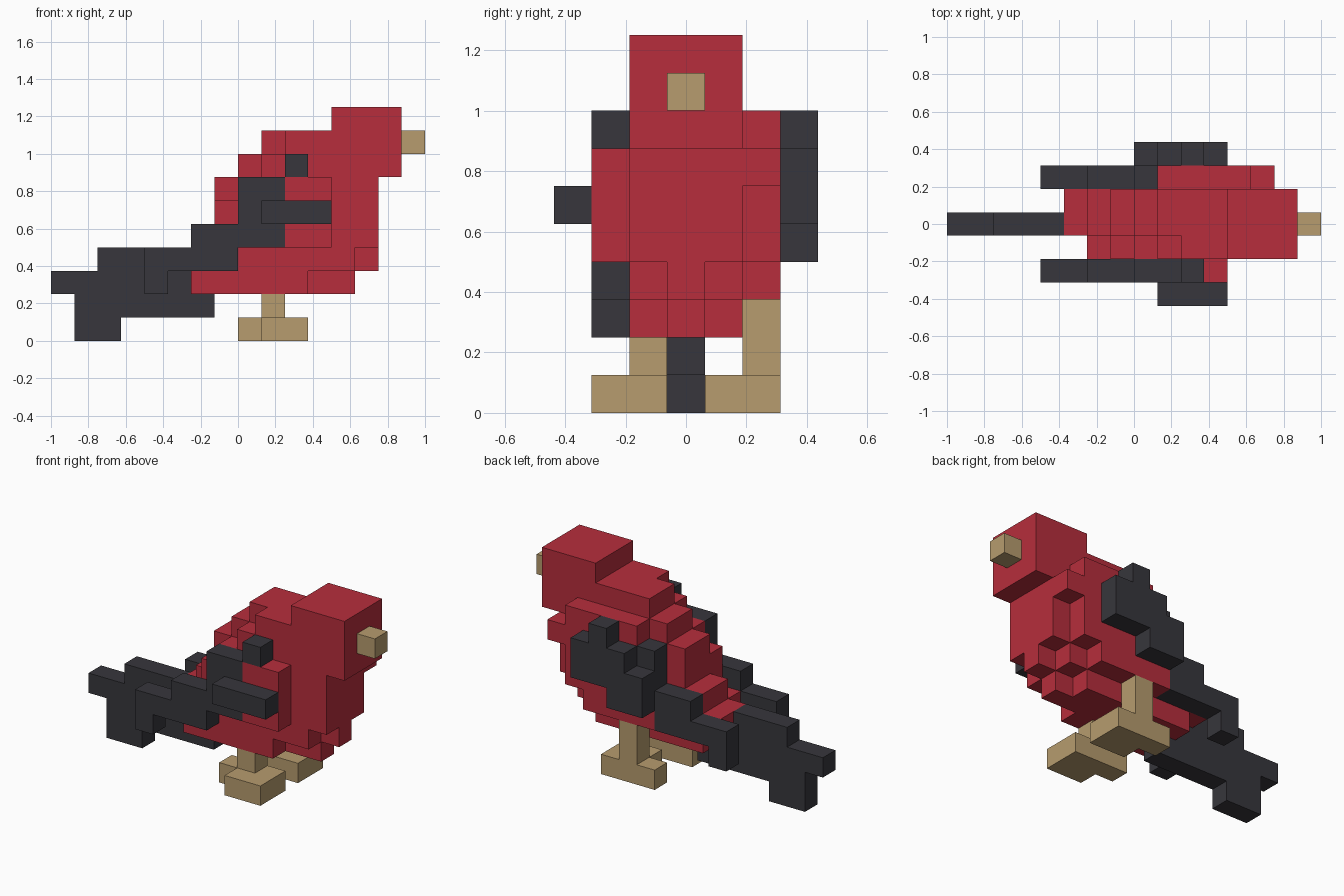
import bpy, bmesh
from mathutils import Vector

cube = bpy.data.objects.get("Cube")
if cube:
    bpy.data.objects.remove(cube, do_unlink=True)

U = 0.125  # block size


def material(name, rgb):
    m = bpy.data.materials.new(name)
    m.use_nodes = True
    m.diffuse_color = (*rgb, 1)
    bsdf = next(n for n in m.node_tree.nodes if n.type == 'BSDF_PRINCIPLED')
    bsdf.inputs["Base Color"].default_value = (*rgb, 1)
    bsdf.inputs["Roughness"].default_value = 0.8
    return m


RED = material("feather red", (0.473, 0.027, 0.045))
DARK = material("feather charcoal", (0.038, 0.037, 0.045))
TAN = material("beak tan", (0.473, 0.332, 0.156))

# Corner indices of the four corners of each block face, by outward direction
SIDES = {
    (1, 0, 0): ((1, 0, 0), (1, 1, 0), (1, 1, 1), (1, 0, 1)),
    (-1, 0, 0): ((0, 0, 0), (0, 0, 1), (0, 1, 1), (0, 1, 0)),
    (0, 1, 0): ((0, 1, 0), (0, 1, 1), (1, 1, 1), (1, 1, 0)),
    (0, -1, 0): ((0, 0, 0), (1, 0, 0), (1, 0, 1), (0, 0, 1)),
    (0, 0, 1): ((0, 0, 1), (1, 0, 1), (1, 1, 1), (0, 1, 1)),
    (0, 0, -1): ((0, 0, 0), (0, 1, 0), (1, 1, 0), (1, 0, 0)),
}


def part(name, mat, boxes):
    """Join boxes (x0, x1, y0, y1, z0, z1 in blocks) into one outer shell."""
    cells = {(x, y, z) for x0, x1, y0, y1, z0, z1 in boxes
             for x in range(x0, x1) for y in range(y0, y1) for z in range(z0, z1)}
    bm = bmesh.new()
    for c in sorted(cells):
        for d, corners in SIDES.items():
            if tuple(a + b for a, b in zip(c, d)) in cells:
                continue
            bm.faces.new([bm.verts.new(((c[0] + p[0] - 8) * U,
                                        (c[1] + p[1] - 3.5) * U,
                                        (c[2] + p[2]) * U)) for p in corners])
    bmesh.ops.remove_doubles(bm, verts=bm.verts[:], dist=1e-4)
    bmesh.ops.dissolve_limit(bm, angle_limit=0.01, verts=bm.verts[:], edges=bm.edges[:])
    me = bpy.data.meshes.new(name)
    bm.to_mesh(me)
    bm.free()
    me.materials.append(mat)
    ob = bpy.data.objects.new(name, me)
    bpy.context.collection.objects.link(ob)
    return ob


# Head and beak
part("head", RED, [(12, 15, 2, 5, 7, 10)])
part("beak", TAN, [(15, 16, 3, 4, 8, 9)])

# Body: stepped back and stepped, keeled chest
part("body", RED, [
    (6, 11, 2, 3, 2, 3), (6, 13, 3, 4, 2, 3), (6, 12, 4, 5, 2, 3),
    (6, 13, 2, 3, 3, 4), (5, 14, 3, 4, 3, 4), (5, 13, 4, 5, 3, 4),
    (7, 14, 2, 3, 4, 5), (6, 14, 3, 5, 4, 5),
    (7, 14, 2, 5, 5, 6),
    (8, 14, 2, 3, 6, 7), (7, 14, 3, 5, 6, 7),
    (9, 12, 2, 3, 7, 8), (8, 12, 3, 5, 7, 8),
    (10, 12, 2, 3, 8, 9), (9, 12, 3, 5, 8, 9),
])

# Shoulders
part("front_shoulder", RED, [(10, 12, 1, 2, 4, 7)])
part("back_shoulder", RED, [
    (8, 12, 5, 6, 3, 4), (8, 13, 5, 6, 4, 5), (9, 13, 5, 6, 5, 8),
    (13, 14, 5, 6, 6, 7),
])

# Wings
part("front_wing", DARK, [
    (10, 11, 1, 2, 7, 8), (8, 10, 1, 2, 5, 7), (6, 10, 1, 2, 4, 5),
    (4, 8, 1, 2, 3, 4), (4, 5, 1, 2, 2, 3),
    (9, 12, 0, 1, 5, 6),
])
part("back_wing", DARK, [
    (11, 12, 6, 7, 5, 7), (10, 11, 6, 7, 5, 8), (9, 10, 6, 7, 4, 7),
    (8, 9, 6, 7, 4, 6),
    (8, 9, 5, 6, 5, 7), (6, 8, 5, 6, 4, 5), (4, 8, 5, 6, 3, 4),
    (4, 5, 5, 6, 2, 3),
])

# Tail
part("tail", DARK, [
    (2, 5, 3, 4, 3, 4), (0, 6, 3, 4, 2, 3), (1, 7, 3, 4, 1, 2),
    (1, 3, 3, 4, 0, 1),
])

# Legs and feet: the leg and rear toe share a row, y
for side, y, y0, leg_top in (("front", 2, 1, 2), ("back", 5, 4, 3)):
    part(side + "_leg", TAN, [(9, 10, y, y + 1, 1, leg_top)])
    part(side + "_foot", TAN, [(9, 11, y0, y0 + 2, 0, 1), (8, 9, y, y + 1, 0, 1)])
